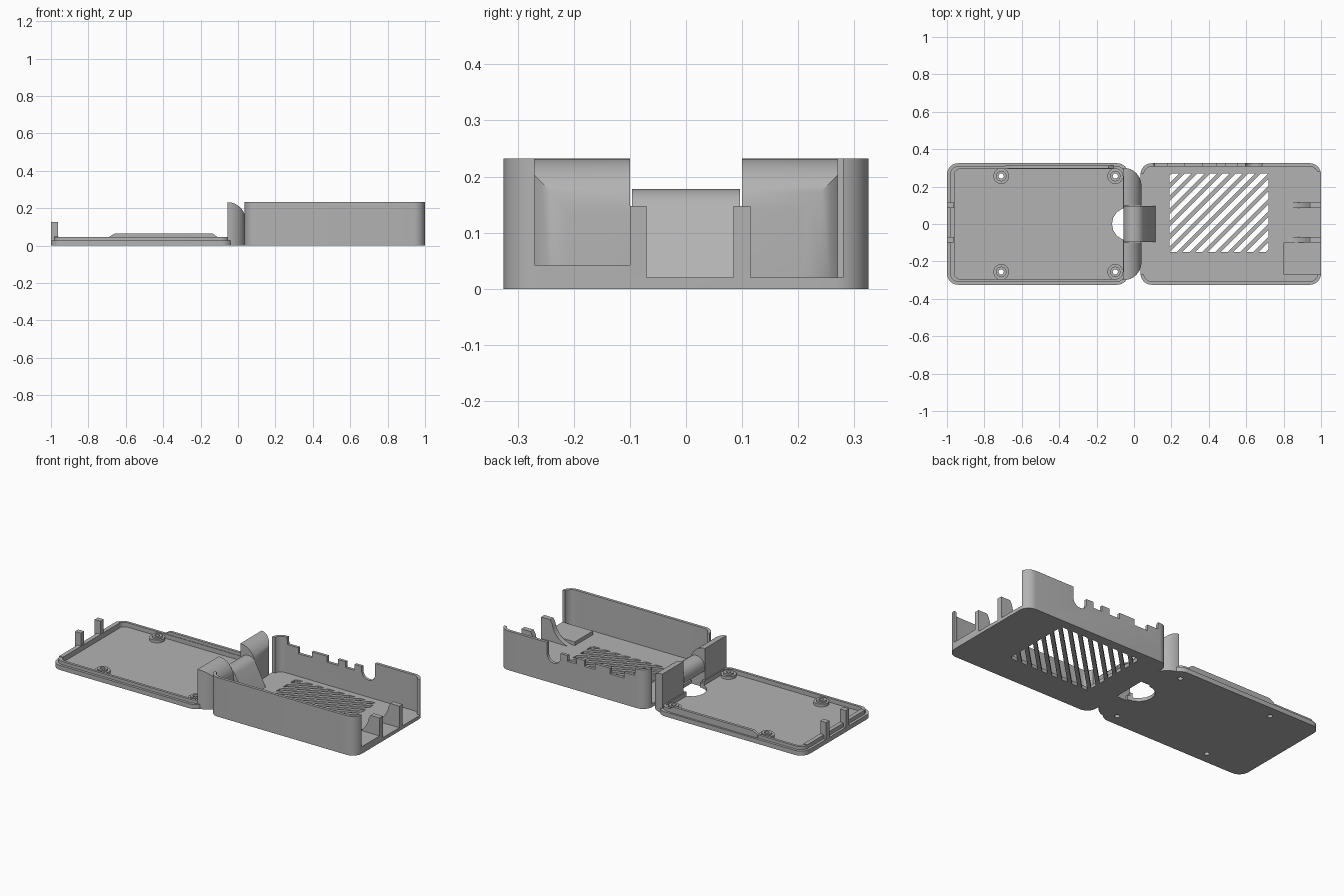
import bpy, bmesh
from math import sin, cos, pi, radians
from mathutils import Vector

if "Cube" in bpy.data.objects:
    bpy.data.objects.remove(bpy.data.objects["Cube"])

grey = bpy.data.materials.new("plastic_grey")
grey.use_nodes = True
COLOUR = (0.45, 0.45, 0.45, 1)
grey.diffuse_color = COLOUR
grey.node_tree.nodes["Principled BSDF"].inputs["Base Color"].default_value = COLOUR


def make(name, bm):
    bmesh.ops.recalc_face_normals(bm, faces=bm.faces)
    mesh = bpy.data.meshes.new(name)
    bm.to_mesh(mesh)
    bm.free()
    mesh.materials.append(grey)
    ob = bpy.data.objects.new(name, mesh)
    bpy.context.collection.objects.link(ob)
    return ob


def prism(name, pts, axis, lo, hi):
    """Extrude a 2D outline along an axis."""
    place = {"x": lambda a, b, t: (t, a, b),
             "y": lambda a, b, t: (a, t, b),
             "z": lambda a, b, t: (a, b, t)}[axis]
    bm = bmesh.new()
    bottom = [bm.verts.new(place(a, b, lo)) for a, b in pts]
    top = [bm.verts.new(place(a, b, hi)) for a, b in pts]
    bm.faces.new(bottom)
    bm.faces.new(top)
    n = len(pts)
    for i in range(n):
        j = (i + 1) % n
        bm.faces.new((bottom[i], bottom[j], top[j], top[i]))
    return make(name, bm)


def block(name, x, y, z):
    return prism(name, [(x[0], y[0]), (x[1], y[0]), (x[1], y[1]), (x[0], y[1])], "z", *z)


def arc(cx, cy, r, a0, a1, n=8):
    return [(cx + r * cos(radians(a0 + (a1 - a0) * i / n)),
             cy + r * sin(radians(a0 + (a1 - a0) * i / n))) for i in range(n + 1)]


def rounded(x0, x1, y, r):
    return (arc(x1 - r, y - r, r, 0, 90) + arc(x0 + r, y - r, r, 90, 180)
            + arc(x0 + r, r - y, r, 180, 270) + arc(x1 - r, r - y, r, 270, 360))


def combine(ob, tool, op="DIFFERENCE"):
    """Apply a boolean and drop the helper."""
    mod = ob.modifiers.new("cut", "BOOLEAN")
    mod.object, mod.operation, mod.solver = tool, op, "EXACT"
    deps = bpy.context.evaluated_depsgraph_get()
    mesh = bpy.data.meshes.new_from_object(ob.evaluated_get(deps))
    ob.modifiers.clear()
    ob.data = mesh
    bpy.data.objects.remove(tool)


def cut_block(ob, x, y, z):
    combine(ob, block("cutter", x, y, z))


# Deep tray
H = 0.232
tray = prism("tray", rounded(0.035, 1, 0.325, 0.06), "z", 0, H)
combine(tray, prism("cutter", rounded(0.052, 0.983, 0.308, 0.045), "z", 0.02, 0.5))
cut_block(tray, (0, 0.09), (-0.27, 0.27), (0.02, 0.5))
# port openings in the end wall
for y0, y1, z in [(-0.27, -0.1, 0.042), (-0.07, 0.085, 0.02), (0.115, 0.28, 0.02), (-0.27, 0.28, 0.148)]:
    cut_block(tray, (0.9, 1.1), (y0, y1), (z, 0.5))
# stepped back wall with a round notch
combine(tray, prism("cutter", [(0.09, 0.4), (0.11, 0.19), (0.66, 0.19), (0.72, 0.4)], "y", 0.29, 0.4))
for x0, x1 in [(0.18, 0.27), (0.37, 0.44), (0.49, 0.55)]:
    cut_block(tray, (x0, x1), (0.29, 0.4), (0.155, 0.5))
combine(tray, prism("cutter", arc(0.64, 0.165, 0.045, 180, 360) + [(0.685, 0.4), (0.595, 0.4)],
                    "y", 0.29, 0.4))

# Diagonal vent slots, trimmed to a rectangle
X0, X1, Y0, Y1 = 0.19, 0.72, -0.15, 0.27
bm = bmesh.new()
for i in range(14):
    c = Y0 - X1 + 0.034 + i * 0.068
    bm.faces.new([bm.verts.new((x, x + c + s, -0.05))
                  for x, s in ((-1, -0.019), (2, -0.019), (2, 0.019), (-1, 0.019))])
for co, no in (((X0, 0, 0), (-1, 0, 0)), ((X1, 0, 0), (1, 0, 0)),
               ((0, Y0, 0), (0, -1, 0)), ((0, Y1, 0), (0, 1, 0))):
    bmesh.ops.bisect_plane(bm, geom=bm.verts[:] + bm.edges[:] + bm.faces[:],
                           plane_co=co, plane_no=no, clear_outer=True)
grown = bmesh.ops.extrude_face_region(bm, geom=bm.faces[:], use_keep_orig=True)
bmesh.ops.translate(bm, vec=(0, 0, 0.12),
                    verts=[v for v in grown["geom"] if isinstance(v, bmesh.types.BMVert)])
combine(tray, make("cutter", bm))

# Curved braces behind the port posts, and a raised port pad
for side, y0, y1 in (("right", -0.1, -0.07), ("left", 0.085, 0.115)):
    curve = arc(0.8, 0.148, 0.13, 270, 350)
    prism(side + "_port_brace", [(0.8, 0.015)] + curve + [(0.94, 0.148), (0.985, 0.148), (0.985, 0.015)],
          "y", y0, y1)
block("port_pad", (0.8, 0.985), (-0.27, -0.1), (0.015, 0.042))

# Shallow lid with an inner lip
lid = prism("lid", rounded(-1, -0.03, 0.325, 0.06), "z", 0, 0.027)
lip = prism("lid_lip", rounded(-0.985, -0.045, 0.31, 0.05), "z", 0.015, 0.046)
combine(lid, lip, "UNION")
combine(lid, prism("cutter", rounded(-0.965, -0.06, 0.295, 0.04), "z", 0.02, 0.2))
combine(lid, prism("cutter", arc(-0.03, 0, 0.088, 0, 337.5, 15), "z", -0.1, 0.1))

# Screw bosses with holes
for x in (-0.71, -0.10):
    for y in (-0.256, 0.256):
        boss = prism("screw_boss", arc(x, y, 0.042, 0, 345, 23), "z", 0.01, 0.036)
        combine(boss, prism("collar", arc(x, y, 0.028, 0, 345, 23), "z", 0.012, 0.046), "UNION")
        combine(lid, boss, "UNION")
        combine(lid, prism("cutter", arc(x, y, 0.014, 0, 337.5, 15), "z", -0.1, 0.2))

# Lid end ledge, latch posts and back rail
block("lid_end_ledge", (-0.985, -0.96), (-0.27, 0.27), (0.01, 0.05))
for side, y in (("left", 0.1), ("right", -0.085)):
    block(side + "_latch_post", (-1, -0.962), (y - 0.015, y + 0.015), (0.01, 0.127))
prism("lid_back_rail", [(-0.69, 0.02), (-0.11, 0.02), (-0.11, 0.046), (-0.135, 0.064),
                        (-0.66, 0.064), (-0.69, 0.046)], "y", 0.298, 0.314)

# Lid end wall, rounded at the top and both sides, split in the middle
R = 0.095
end_wall = prism("lid_end_wall", [(-0.055, 0), (0.04, 0)] + arc(0.04 - R, H - R, R, 0, 90), "y", -0.4, 0.4)
combine(end_wall, prism("side_rounding", arc(0.04 - R, R - 0.3, R, 270, 360) + arc(0.04 - R, 0.3 - R, R, 0, 90),
                        "z", -0.1, 0.5), "INTERSECT")
cut_block(end_wall, (-0.2, 0.2), (-0.1, 0.1), (-0.1, 0.5))

# Arched tongue between the two halves
prism("arched_tongue", [(-0.055, 0.1)] + arc(0, 0.123, 0.055, 180, 30)
      + [(0.115, 0.02), (0.09, 0.02)] + arc(0, 0.123, 0.033, 30, 180) + [(-0.033, 0.1)],
      "y", -0.096, 0.096)

# Smooth the curves, keep the corners
bpy.ops.object.select_all(action="DESELECT")
for ob in bpy.context.collection.objects:
    if ob.type == "MESH":
        ob.select_set(True)
        bpy.context.view_layer.objects.active = ob
bpy.ops.object.shade_smooth_by_angle(angle=radians(30))
